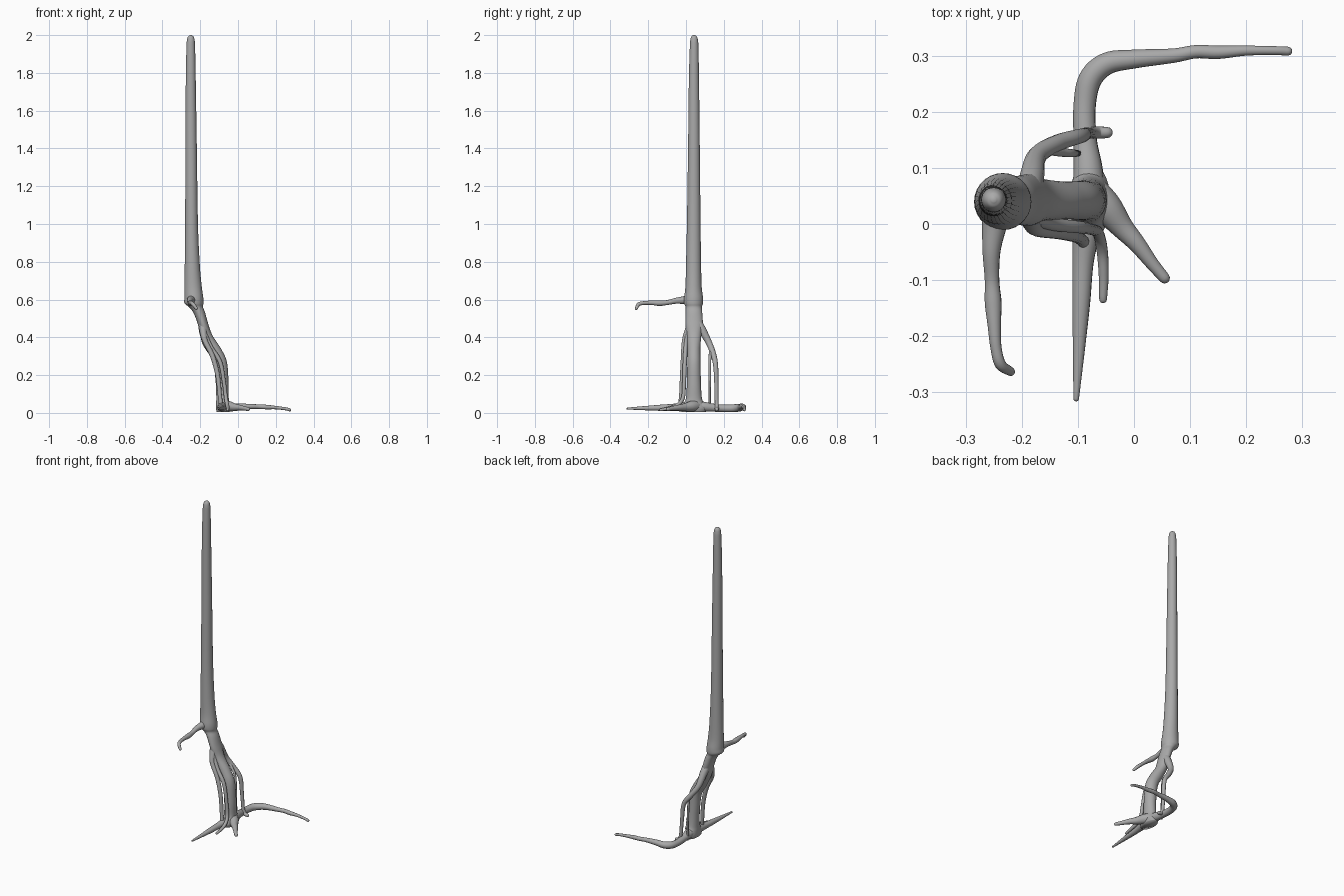
import bpy, bmesh, math
from mathutils import Vector

bark = bpy.data.materials.new("bark_grey")
bark.diffuse_color = (0.4, 0.4, 0.4, 1)


def spline(pts, steps):
    """Catmull-Rom through tuples of any length."""
    p = [Vector(q) for q in pts]
    p = [p[0] * 2 - p[1]] + p + [p[-1] * 2 - p[-2]]
    out = []
    for i in range(1, len(p) - 2):
        a, b, c, d = p[i - 1:i + 3]
        for s in range(steps):
            t = s / steps
            out.append((b * 2 + (c - a) * t + (a * 2 - b * 5 + c * 4 - d) * t * t
                        + (b * 3 - a - c * 3 + d) * t ** 3) * 0.5)
    return out + [p[-2]]


def skin(name, rings):
    """Bridge equal vertex rings into a capped, smooth-shaded object."""
    bm = bmesh.new()
    rows = [[bm.verts.new(v) for v in r] for r in rings]
    n = len(rows[0])
    for a, b in zip(rows, rows[1:]):
        for i in range(n):
            j = (i + 1) % n
            bm.faces.new((a[i], a[j], b[j], b[i]))
    bm.faces.new(rows[0][::-1])
    bm.faces.new(rows[-1])
    bmesh.ops.recalc_face_normals(bm, faces=bm.faces)
    for f in bm.faces:
        f.smooth = True
    me = bpy.data.meshes.new(name)
    bm.to_mesh(me)
    bm.free()
    me.materials.append(bark)
    ob = bpy.data.objects.new(name, me)
    bpy.context.collection.objects.link(ob)
    return ob


def trunk(name, pts, sides=28, steps=6):
    """Level elliptical rings: (x, y, z, rx, ry)."""
    rings = []
    for x, y, z, rx, ry in spline(pts, steps):
        rings.append([(x + rx * math.cos(2 * math.pi * i / sides),
                       y + ry * math.sin(2 * math.pi * i / sides), z)
                      for i in range(sides)])
    return skin(name, rings)


def root(name, pts, sides=14, steps=6):
    """Round tube with a domed tip: (x, y, z, r)."""
    path = spline(pts, steps)
    c = [Vector(p[:3]) for p in path]
    r = [p[3] for p in path]
    tip = (c[-1] - c[-2]).normalized()
    end, er = c[-1].copy(), r[-1]
    for a in (30, 55, 75, 87):
        c.append(end + tip * er * math.sin(math.radians(a)))
        r.append(er * math.cos(math.radians(a)))
    rings, u = [], None
    for i, p in enumerate(c):
        t = (c[min(i + 1, len(c) - 1)] - c[max(i - 1, 0)]).normalized()
        u = t.orthogonal() if u is None else u - t * u.dot(t)
        u.normalize()
        v = t.cross(u)
        rings.append([p + (u * math.cos(2 * math.pi * k / sides)
                           + v * math.sin(2 * math.pi * k / sides)) * r[i]
                      for k in range(sides)])
    return skin(name, rings)


# Leaning lower stem and straight tapered upper stem
trunk("trunk", [
    (-.080, .040, .004, .034, .064), (-.079, .040, .025, .037, .070),
    (-.081, .041, .05, .035, .054), (-.082, .042, .08, .033, .042),
    (-.084, .042, .16, .034, .037),
    (-.096, .042, .27, .037, .035), (-.130, .042, .34, .040, .034),
    (-.168, .043, .41, .033, .038), (-.185, .043, .47, .028, .046),
    (-.205, .042, .53, .031, .044), (-.222, .041, .56, .037, .043),
    (-.233, .040, .58, .050, .050), (-.234, .040, .61, .050, .050),
    (-.238, .040, .67, .046, .043), (-.242, .040, .78, .040, .040),
    (-.246, .041, 1.0, .034, .036), (-.248, .042, 1.4, .030, .031),
    (-.250, .042, 1.75, .0265, .027), (-.250, .043, 1.93, .023, .023),
    (-.250, .043, 1.975, .020, .020), (-.250, .043, 1.993, .014, .014),
    (-.250, .043, 2.0, .004, .004)])

# Short side branch drooping at its tip
root("side_branch", [
    (-.243, .03, .60, .028), (-.249, -.005, .597, .022), (-.254, -.05, .594, .016),
    (-.253, -.10, .584, .013), (-.251, -.14, .581, .015), (-.249, -.18, .583, .012),
    (-.246, -.22, .582, .010), (-.238, -.250, .575, .010), (-.220, -.263, .553, .008)])

# Roots hanging on the back side of the stem
root("back_prop_root", [
    (-.188, .055, .49, .022), (-.182, .085, .44, .022), (-.172, .122, .37, .017),
    (-.135, .145, .31, .015), (-.095, .157, .25, .013), (-.085, .161, .15, .011),
    (-.078, .162, .06, .010), (-.068, .163, .025, .011), (-.048, .163, .018, .010)])
root("back_thin_root", [
    (-.160, .133, .345, .009), (-.130, .128, .305, .008), (-.108, .126, .26, .007),
    (-.102, .126, .14, .006), (-.100, .126, .015, .006)])

# Roots hanging on the front side of the stem
root("front_prop_root", [
    (-.188, .03, .48, .022), (-.184, .010, .43, .019), (-.174, -.008, .38, .014),
    (-.135, -.014, .30, .013), (-.108, -.020, .20, .012), (-.096, -.026, .09, .011),
    (-.088, -.034, .03, .011)])
root("front_curved_root", [
    (-.182, .012, .43, .014), (-.145, 0, .35, .012), (-.095, -.006, .27, .011),
    (-.074, -.010, .16, .010), (-.064, -.016, .08, .010), (-.057, -.045, .042, .010),
    (-.054, -.09, .025, .009), (-.055, -.134, .016, .007)])

# Roots spreading along the ground
root("front_ground_root", [
    (-.082, .04, .034, .028), (-.085, -.01, .032, .025), (-.091, -.07, .029, .019),
    (-.094, -.14, .027, .016), (-.098, -.22, .025, .011), (-.103, -.311, .023, .005)])
root("diagonal_ground_root", [
    (-.078, .060, .038, .030), (-.050, .030, .035, .029), (-.022, -.005, .030, .021),
    (.005, -.035, .028, .016), (.032, -.070, .024, .012), (.054, -.096, .020, .010)])
root("long_ground_root", [
    (-.080, .05, .036, .030), (-.082, .10, .032, .026), (-.087, .15, .027, .021),
    (-.088, .21, .024, .020), (-.078, .258, .025, .021), (-.048, .286, .028, .020),
    (0, .294, .033, .017), (.07, .300, .034, .013), (.11, .307, .033, .012),
    (.15, .306, .031, .012), (.20, .309, .028, .009), (.25, .309, .022, .008),
    (.274, .308, .016, .008)])
